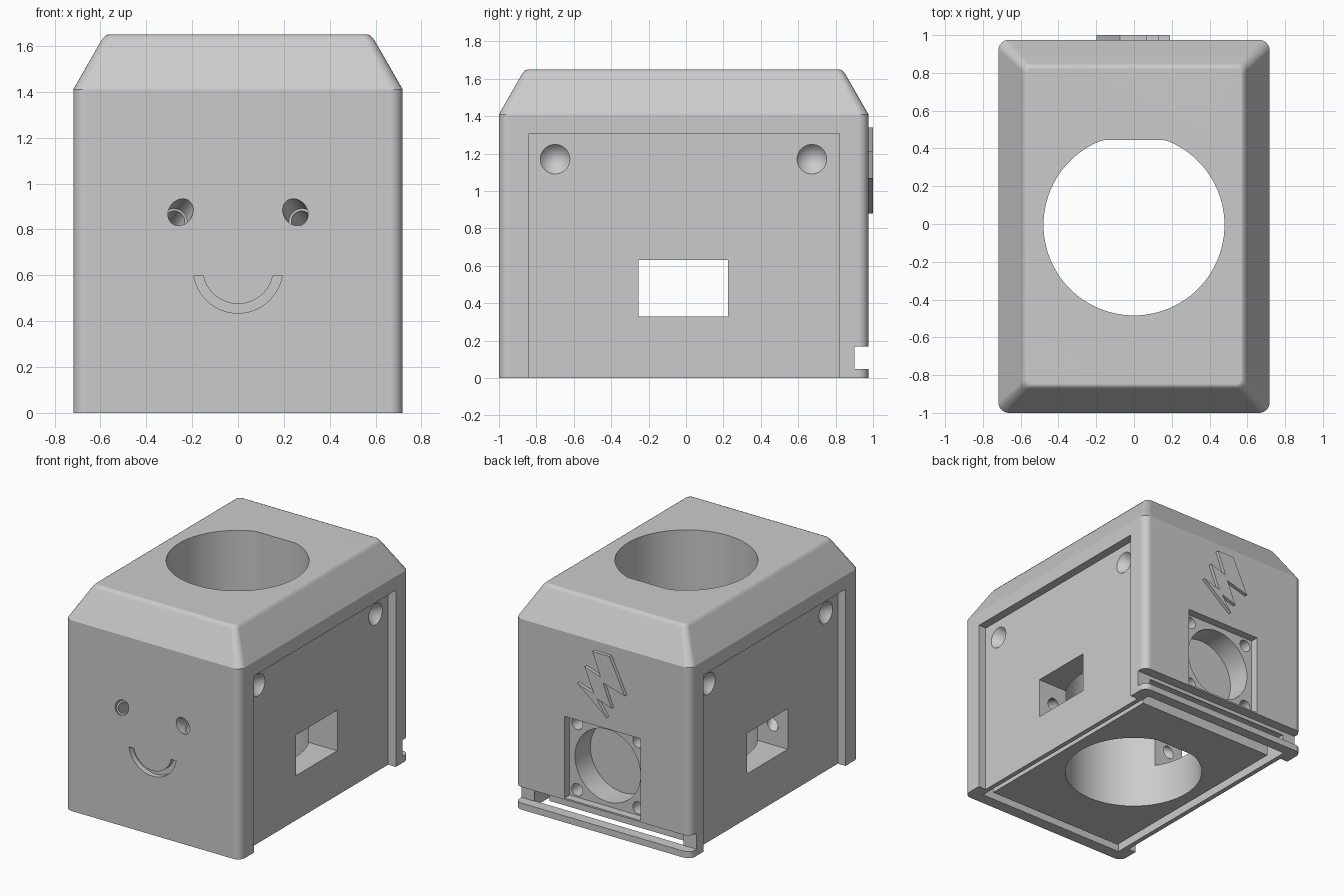
import bpy
import bmesh
from math import asin, cos, sin, pi, radians
from mathutils import Matrix, Vector

if "Cube" in bpy.data.objects:
    bpy.data.objects.remove(bpy.data.objects["Cube"], do_unlink=True)

gray = bpy.data.materials.new("light gray plastic")
gray.use_nodes = True
gray.diffuse_color = (0.6, 0.6, 0.6, 1)
gray.node_tree.nodes["Principled BSDF"].inputs["Base Color"].default_value = gray.diffuse_color


def make(name, bm):
    bmesh.ops.recalc_face_normals(bm, faces=bm.faces)
    mesh = bpy.data.meshes.new(name)
    bm.to_mesh(mesh)
    bm.free()
    mesh.materials.append(gray)
    obj = bpy.data.objects.new(name, mesh)
    bpy.context.collection.objects.link(obj)
    return obj


def loft(name, rings):
    """Join equal-length rings of points and cap both ends."""
    bm = bmesh.new()
    loops = [[bm.verts.new(p) for p in ring] for ring in rings]
    n = len(loops[0])
    for low, high in zip(loops, loops[1:]):
        for i in range(n):
            j = (i + 1) % n
            bm.faces.new((low[i], low[j], high[j], high[i]))
    bm.faces.new(loops[0])
    bm.faces.new(loops[-1])
    return make(name, bm)


def box(name, x0, x1, y0, y1, z0, z1):
    return loft(name, [[(x0, y0, z), (x1, y0, z), (x1, y1, z), (x0, y1, z)] for z in (z0, z1)])


def rod(name, start, direction, length, r1, r2=None, sides=40):
    """Round cutter running from start along direction."""
    d = Vector(direction).normalized()
    m = Matrix.Translation(Vector(start) + d * length / 2) @ d.to_track_quat("Z", "Y").to_matrix().to_4x4()
    bm = bmesh.new()
    bmesh.ops.create_cone(bm, cap_ends=True, segments=sides, radius1=r1,
                          radius2=r1 if r2 is None else r2, depth=length, matrix=m)
    return make(name, bm)


def rounded_rect(z, hx, hy, r, steps=6):
    ring = []
    for k, (sx, sy) in enumerate([(1, 1), (-1, 1), (-1, -1), (1, -1)]):
        for i in range(steps + 1):
            a = (k + i / steps) * pi / 2
            ring.append((sx * (hx - r) + r * cos(a), sy * (hy - r) + r * sin(a) - 0.0125, z))
    return ring


def smile_arc(r, steps=32):
    """Lower arc whose ends stop at one level."""
    end = asin(0.03 / r)
    angles = (pi + end + (pi - 2 * end) * i / steps for i in range(steps + 1))
    return [(r * cos(a), 0.63 + r * sin(a)) for a in angles]


def cut(cutter):
    cutter.hide_render = True
    mod = body.modifiers.new("cut", "BOOLEAN")
    mod.operation = "DIFFERENCE"
    mod.solver = "EXACT"
    mod.object = cutter
    graph = bpy.context.evaluated_depsgraph_get()
    result = bpy.data.meshes.new_from_object(body.evaluated_get(graph))
    body.modifiers.clear()
    body.data = result
    bpy.data.objects.remove(cutter, do_unlink=True)


# Housing with rounded corners and a sloped top
body = loft("housing", [rounded_rect(*s) for s in (
    (0, 0.718, 0.9875, 0.055), (1.41, 0.718, 0.9875, 0.055),
    (1.625, 0.595, 0.865, 0.04), (1.643, 0.58, 0.85, 0.035), (1.65, 0.565, 0.835, 0.03))])

# Base groove around the central plate, plate underside slightly raised
groove = (-0.62, 0.62, -0.91, 0.895)
cut(box("groove_front_cutter", -0.62, 0.62, -0.91, -0.86, -0.1, 0.15))
cut(box("groove_back_cutter", -0.62, 0.62, 0.78, 0.895, -0.1, 0.15))
for s in (1, -1):
    xs = sorted((s * 0.57, s * 0.62))
    cut(box("groove_side_cutter", *xs, -0.91, 0.895, -0.1, 0.15))
cut(box("plate_underside_cutter", -0.6, 0.6, -0.89, 0.85, -0.1, 0.015))

# Slot across the back, opening into the groove
cut(box("back_slot_cutter", -0.9, 0.9, 0.9, 1.1, 0.048, 0.168))
cut(box("slot_link_cutter", -0.61, 0.61, 0.82, 0.95, 0.048, 0.14))

# Vertical bore with one flattened side
bore = [(0.479 * cos(a), min(0.479 * sin(a) - 0.005, 0.445))
        for a in (2 * pi * i / 96 for i in range(96))]
cut(loft("bore_cutter", [[(x, y, z) for x, y in bore] for z in (-0.1, 1.8)]))

# Side panel recesses with countersunk screw holes
for s in (1, -1):
    xs = sorted((s * 0.655, s * 0.8))
    cut(box("side_recess_cutter", *xs, -0.84, 0.82, -0.1, 1.307))
    for y in (-0.7, 0.673):
        cut(rod("screw_cutter", (s * 0.675, y, 1.17), (-s, 0, 0), 0.12, 0.095, 0))

# Window passing through both sides
cut(box("window_cutter", -0.9, 0.9, -0.255, 0.225, 0.33, 0.63))

# Fan mount: square recess, shallow round pocket and four screw holes
fan_z = 0.48
cut(box("fan_recess_cutter", -0.312, 0.312, 0.915, 1.1, 0.18, 0.785))
cut(rod("fan_pocket_cutter", (0, 0.98, fan_z), (0, -1, 0), 0.245, 0.268, sides=64))
for sx in (1, -1):
    for sz in (1, -1):
        cut(rod("fan_screw_cutter", (sx * 0.25, 0.98, fan_z + sz * 0.245), (0, -1, 0), 0.25, 0.045))

# Eyes: stepped channels running outward and down to the window
for s in (1, -1):
    aim = Vector((s * 0.375, 1, -0.53)).normalized()
    eye = Vector((s * 0.25, -1, 0.875))
    cut(rod("eye_cutter", eye - aim * 0.1, aim, 0.17, 0.052))
    cut(rod("eye_channel_cutter", eye, aim, 0.93, 0.042))

# Smile: engraved arc
smile = smile_arc(0.195) + smile_arc(0.155)[::-1]
cut(loft("smile_cutter", [[(x, y, z) for x, z in smile] for y in (-1.1, -0.96)]))

# Raised zigzag on the back
zigzag = [(0.067, 1.34), (0.0, 1.17), (0.13, 1.21), (0.055, 1.03), (0.19, 1.07), (-0.05, 0.88),
          (0.03, 1.0), (-0.09, 0.96), (-0.02, 1.13), (-0.198, 1.08), (-0.073, 1.34)]
loft("back_zigzag", [[(x, y, z) for x, z in zigzag] for y in (0.965, 1.0)])

# Smooth the rounded surfaces, keep the edges sharp and the flat faces even
bpy.ops.object.select_all(action="DESELECT")
body.select_set(True)
bpy.context.view_layer.objects.active = body
bpy.ops.object.shade_smooth_by_angle(angle=radians(25))
even = body.modifiers.new("even shading", "WEIGHTED_NORMAL")
even.keep_sharp = True
